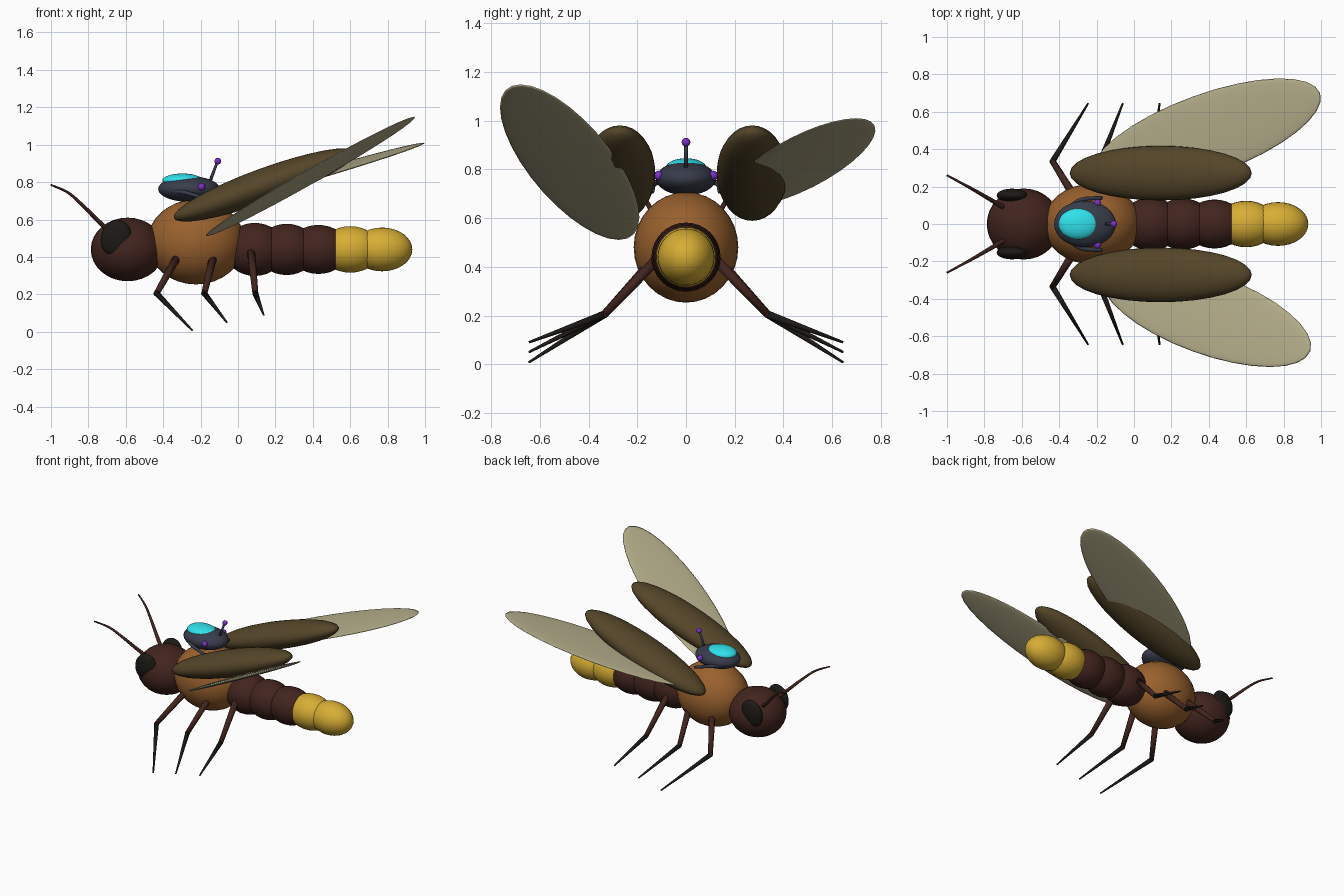
import bpy, bmesh
from math import radians
from mathutils import Matrix, Vector, Euler

if "Cube" in bpy.data.objects:
    bpy.data.objects.remove(bpy.data.objects["Cube"])


def material(name, rgb):
    m = bpy.data.materials.new(name)
    m.diffuse_color = (*rgb, 1)
    m.use_nodes = True
    m.node_tree.nodes["Principled BSDF"].inputs["Base Color"].default_value = m.diffuse_color
    return m


BROWN = material("dark_brown", (0.055, 0.018, 0.013))
AMBER = material("amber", (0.32, 0.12, 0.027))
YELLOW = material("yellow", (0.68, 0.42, 0.035))
BLACK = material("near_black", (0.012, 0.01, 0.008))
SHELL = material("shell_brown", (0.09, 0.06, 0.022))
WING = material("wing_membrane", (0.45, 0.41, 0.25))
SLATE = material("slate", (0.04, 0.045, 0.07))
CYAN = material("cyan", (0.03, 0.75, 0.83))
PURPLE = material("purple", (0.2, 0.03, 0.58))


def finish(name, bm, mat):
    me = bpy.data.meshes.new(name)
    for f in bm.faces:
        f.smooth = True
    bm.to_mesh(me)
    bm.free()
    me.materials.append(mat)
    ob = bpy.data.objects.new(name, me)
    bpy.context.collection.objects.link(ob)
    return ob


def ellipsoid(name, center, radii, mat, rot=None, seg=32):
    bm = bmesh.new()
    rot = rot or Matrix.Identity(3)
    m = Matrix.Translation(center) @ rot.to_4x4() @ Matrix.Diagonal((*radii, 1))
    bmesh.ops.create_uvsphere(bm, u_segments=seg, v_segments=seg // 2, radius=1, matrix=m)
    return finish(name, bm, mat)


def tube(name, points, r0, r1, mat, sides=12, steps=1):
    """Tapered tube through the points, smoothed when steps > 1."""
    pts = [Vector(p) for p in points]
    if steps > 1:
        path = []
        ext = [2 * pts[0] - pts[1]] + pts + [2 * pts[-1] - pts[-2]]
        for a, b, c, d in zip(ext, ext[1:], ext[2:], ext[3:]):
            for i in range(steps):
                t = i / steps
                path.append(0.5 * (2 * b + (c - a) * t + (2 * a - 5 * b + 4 * c - d) * t**2
                                   + (3 * b - a - 3 * c + d) * t**3))
        pts = path + [pts[-1]]
    bm = bmesh.new()
    rings = []
    for i, p in enumerate(pts):
        d = pts[min(i + 1, len(pts) - 1)] - pts[max(i - 1, 0)]
        r = r0 + (r1 - r0) * i / (len(pts) - 1)
        m = Matrix.Translation(p) @ d.to_track_quat('Z', 'Y').to_matrix().to_4x4()
        rings.append(bmesh.ops.create_circle(bm, segments=sides, radius=r, matrix=m)["verts"])
    for a, b in zip(rings, rings[1:]):
        for k in range(sides):
            j = (k + 1) % sides
            bm.faces.new((a[k], a[j], b[j], b[k]))
    bm.faces.new(rings[0])
    bm.faces.new(rings[-1])
    bmesh.ops.recalc_face_normals(bm, faces=bm.faces)
    return finish(name, bm, mat)


def turn(x=0, y=0, z=0):
    return Euler((radians(x), radians(y), radians(z))).to_matrix()


# Head, thorax and abdomen
ellipsoid("head", (-0.59, 0, 0.44), (0.197, 0.19, 0.17), BROWN)
ellipsoid("thorax", (-0.225, 0, 0.48), (0.26, 0.215, 0.227), AMBER)
for i, r in enumerate((0.142, 0.137, 0.131, 0.124, 0.117)):
    ellipsoid(f"abdomen_segment_{i + 1}", (0.09 + 0.17 * i, 0, 0.44), (0.162, r, r),
              BROWN if i < 3 else YELLOW)

# Paired parts
LEGS = {  # hip, knee and foot as (x, y, z)
    "front": ((-0.33, 0.165, 0.39), (-0.435, 0.335, 0.205), (-0.245, 0.645, 0.008)),
    "middle": ((-0.135, 0.165, 0.39), (-0.18, 0.335, 0.205), (-0.06, 0.645, 0.05)),
    "rear": ((0.07, 0.125, 0.425), (0.093, 0.335, 0.205), (0.137, 0.645, 0.09)),
}
for s, side in ((-1, "right"), (1, "left")):
    def flip(p):
        return (p[0], s * p[1], p[2])

    ellipsoid(f"{side}_eye", flip((-0.652, 0.153, 0.502)), (0.08, 0.036, 0.097), BLACK, turn(y=20))
    tube(f"{side}_antenna",
         [flip(p) for p in ((-0.68, 0.08, 0.53), (-0.75, 0.12, 0.595), (-0.83, 0.167, 0.675),
                            (-0.91, 0.212, 0.745), (-1.0, 0.26, 0.785))],
         0.014, 0.005, BROWN, steps=5)
    for n, (hip, knee, foot) in LEGS.items():
        tube(f"{n}_{side}_upper_leg", [flip(hip), flip(knee)], 0.022, 0.016, BROWN)
        ellipsoid(f"{n}_{side}_knee", flip(knee), (0.017,) * 3, BROWN, seg=12)
        tube(f"{n}_{side}_lower_leg", [flip(knee), flip(foot)], 0.016, 0.005, BLACK)
    ellipsoid(f"{side}_wing_case", flip((0.143, 0.272, 0.785)), (0.518, 0.146, 0.09),
              SHELL, turn(y=-20))
    # Hind wings sit at different pitches
    ellipsoid(f"{side}_wing", flip((0.387, 0.478, 0.83)), (0.672, 0.216, 0.014), WING,
              turn(z=20 * s) @ turn(y=-28.4 if s < 0 else -15.6))
    # Device side arm and sensor
    tube(f"{side}_device_arm",
         [flip(p) for p in ((-0.35, 0.085, 0.75), (-0.28, 0.13, 0.743), (-0.17, 0.14, 0.71))],
         0.013, 0.01, SLATE, steps=5)
    ellipsoid(f"{side}_sensor", flip((-0.195, 0.112, 0.775)), (0.02,) * 3, PURPLE, seg=16)

# Device on the back
ellipsoid("device_body", (-0.262, 0, 0.763), (0.165, 0.124, 0.069), SLATE)
ellipsoid("device_dome", (-0.297, 0, 0.808), (0.108, 0.083, 0.038), CYAN)
tube("device_mast", [(-0.155, 0, 0.79), (-0.11, 0, 0.91)], 0.009, 0.007, SLATE)
ellipsoid("mast_tip", (-0.108, 0, 0.912), (0.018,) * 3, PURPLE, seg=16)
